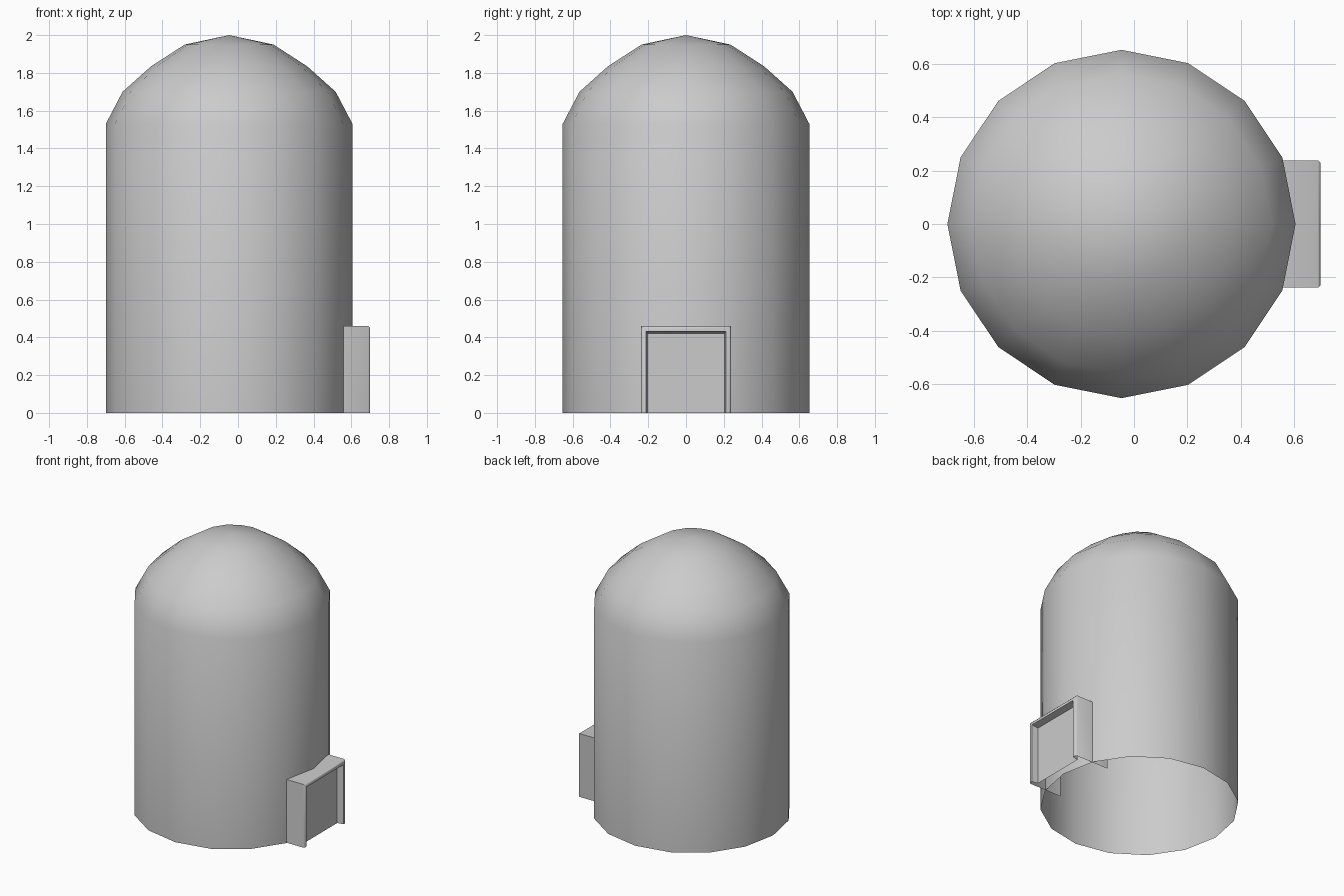
import bpy
from math import cos, sin, tau, radians

if "Cube" in bpy.data.objects:
    bpy.data.objects.remove(bpy.data.objects["Cube"])

SIDES = 16
CX = -0.047


def make_object(name, verts, faces, angle):
    mesh = bpy.data.meshes.new(name)
    mesh.from_pydata(verts, [], faces)
    mesh.update()
    obj = bpy.data.objects.new(name, mesh)
    bpy.context.collection.objects.link(obj)
    bpy.ops.object.select_all(action='DESELECT')
    obj.select_set(True)
    bpy.context.view_layer.objects.active = obj
    bpy.ops.object.shade_smooth_by_angle(angle=radians(angle))
    return obj


# Domed shell, open underneath: (radius, height) rings and an apex
rings = [(0.653, 0.0), (0.653, 1.53), (0.564, 1.70), (0.413, 1.835), (0.235, 1.95)]
verts = [(CX + r * cos(tau * i / SIDES), r * sin(tau * i / SIDES), z)
         for r, z in rings for i in range(SIDES)]
faces = []
for k in range(len(rings) - 1):
    a, b = k * SIDES, (k + 1) * SIDES
    for i in range(SIDES):
        j = (i + 1) % SIDES
        faces.append((a + i, a + j, b + j, b + i))
apex = len(verts)
verts.append((CX, 0, 2.0))
last = apex - SIDES
faces += [(last + i, last + (i + 1) % SIDES, apex) for i in range(SIDES)]
make_object("domed_shell", verts, faces, 40)

# Doorway: arch-shaped loops (x, half width, height) from the hidden back
# edge, over the chamfered front rim, into the shallow recess
loops = [(0.43, 0.239, 0.46), (0.69, 0.239, 0.46), (0.70, 0.229, 0.45),
         (0.70, 0.211, 0.432), (0.655, 0.204, 0.42)]
verts = [p for x, w, h in loops
         for p in ((x, -w, 0), (x, -w, h), (x, w, h), (x, w, 0))]
faces = []
for k in range(len(loops) - 1):
    a, b = 4 * k, 4 * (k + 1)
    faces += [(b + i, b + i + 1, a + i + 1, a + i) for i in range(3)]
n = len(verts)
faces.append((n - 1, n - 2, n - 3, n - 4))  # recessed door panel
make_object("doorway", verts, faces, 50)
